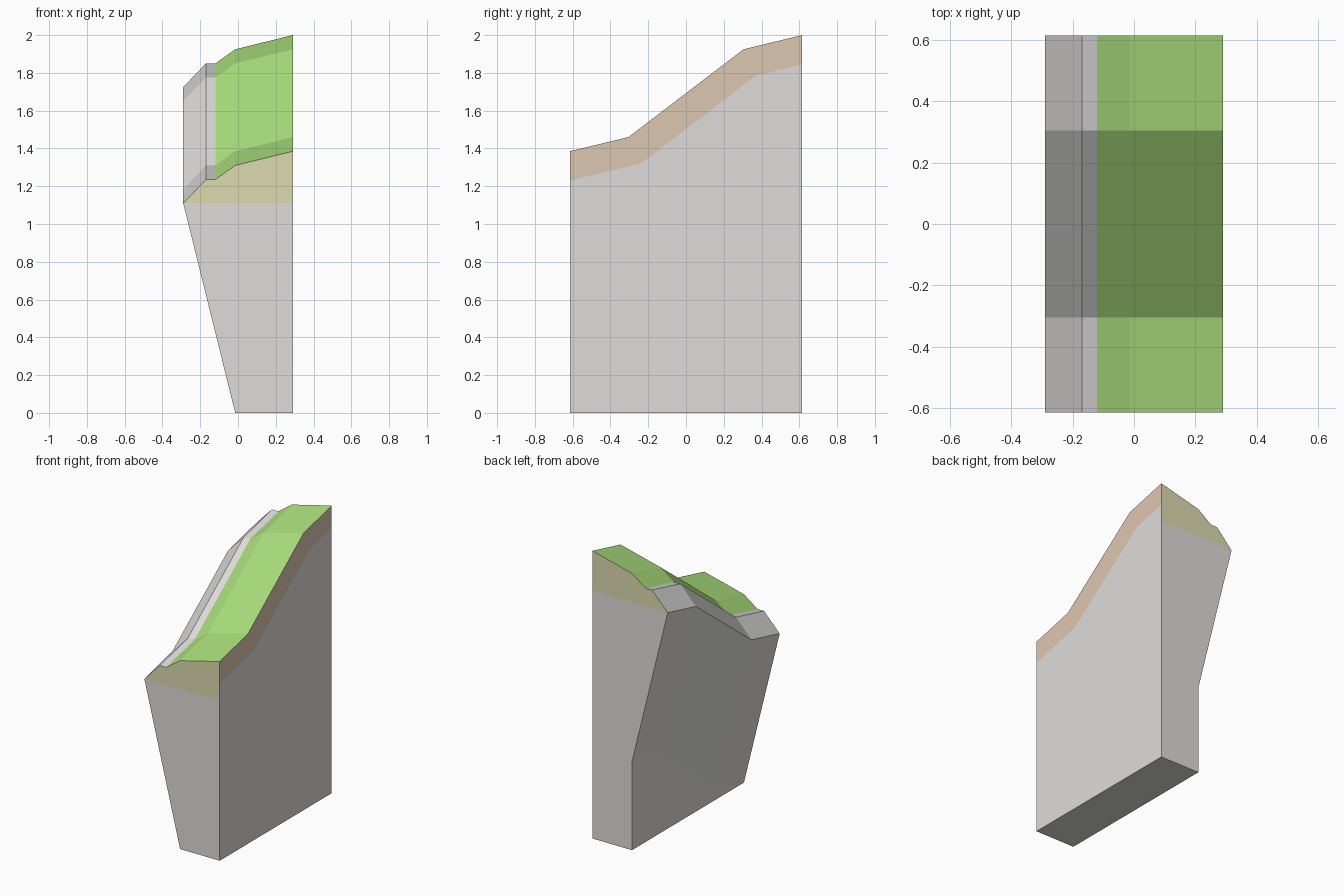
import bpy, bmesh

cube = bpy.data.objects.get("Cube")
if cube:
    bpy.data.objects.remove(cube, do_unlink=True)


def material(name, rgb):
    mat = bpy.data.materials.new(name)
    mat.use_nodes = True
    color = (*rgb, 1.0)
    mat.diffuse_color = color
    bsdf = mat.node_tree.nodes["Principled BSDF"]
    bsdf.inputs["Base Color"].default_value = color
    return mat


ROCK, GRASS, EARTH, SAND = range(4)
materials = [
    material("rock grey", (0.73, 0.72, 0.71)),
    material("grass green", (0.41, 0.75, 0.205)),
    material("earth brown", (0.73, 0.57, 0.44)),
    material("sandy tan", (0.73, 0.71, 0.43)),
]

# Cross-section of the top (x, z) and how it rises along the slope (y, lift)
FOOT, WALL = -0.015, 0.29
top = [(-0.29, 1.11), (-0.17, 1.235), (-0.12, 1.235), (FOOT, 1.31), (WALL, 1.385)]
rise = [(-0.615, 0), (-0.305, 0.075), (0.305, 0.54), (0.615, 0.615)]
# Lower edge of the earth band on the wall (y, z)
band = [(-0.615, 1.23), (-0.24, 1.32), (0.37, 1.785), (0.615, 1.845)]
front, back = rise[0][0], rise[-1][0]
height = rise[-1][1]

bm = bmesh.new()


def face(points, mat):
    bm.faces.new([bm.verts.new(p) for p in points]).material_index = mat


def strip(a, b, mat):
    for i in range(len(a) - 1):
        face([a[i], a[i + 1], b[i + 1], b[i]], mat)


# Top surface: rocky lip, ledge and grass, swept up the slope
rails = [[(x, y, z + lift) for y, lift in rise] for x, z in top]
for i in range(len(rails) - 1):
    strip(rails[i], rails[i + 1], ROCK if i < 2 else GRASS)

# Overhanging rock face and the upright foot below it
foot = [(FOOT, y, lift) for y, lift in rise]
strip(rails[0], foot, ROCK)
face(foot + [(FOOT, back, 0)], ROCK)

# Flat wall with its earth band
band_rail = [(WALL, y, z) for y, z in band]
strip(rails[-1], band_rail, EARTH)
sand_z = top[0][1]
face(band_rail + [(WALL, back, sand_z + height), (WALL, back, 0),
                  (WALL, front, 0), (WALL, front, sand_z)], ROCK)

# End faces, each with a sandy band above rock
for k, (y, lift) in ((0, rise[0]), (-1, rise[-1])):
    corner = (WALL, y, sand_z + lift)
    face([r[k] for r in rails] + [band_rail[k], corner], SAND)
    lower = [rails[0][k], corner, (WALL, y, 0), (FOOT, y, 0)]
    if lift:
        lower.append(foot[k])
    face(lower, ROCK)

# Underside
face([(FOOT, front, 0), (WALL, front, 0), (WALL, back, 0), (FOOT, back, 0)], ROCK)

bmesh.ops.remove_doubles(bm, verts=bm.verts, dist=0.0005)
bmesh.ops.recalc_face_normals(bm, faces=bm.faces)

mesh = bpy.data.meshes.new("cliff_slope")
bm.to_mesh(mesh)
bm.free()
for mat in materials:
    mesh.materials.append(mat)
cliff = bpy.data.objects.new("cliff_slope", mesh)
bpy.context.collection.objects.link(cliff)
